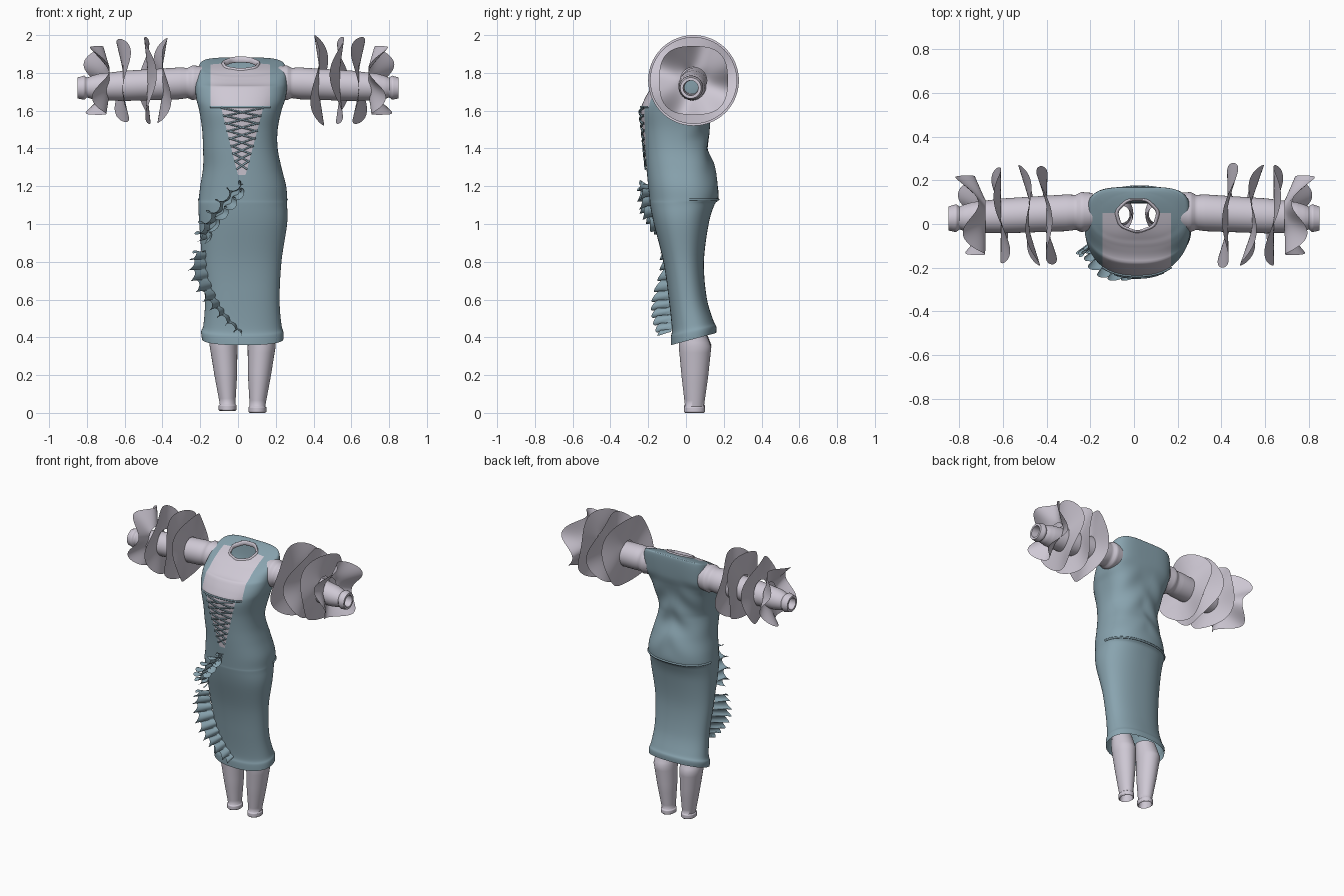
import bpy, bmesh, math
from mathutils import Vector

cube = bpy.data.objects.get("Cube")
if cube:
    bpy.data.objects.remove(cube)


def material(name, rgb):
    m = bpy.data.materials.new(name)
    m.use_nodes = True
    m.diffuse_color = (*rgb, 1)
    m.node_tree.nodes["Principled BSDF"].inputs["Base Color"].default_value = (*rgb, 1)
    return m


DRESS = material("dusty blue", (0.25, 0.37, 0.43))
LINEN = material("pale lilac", (0.62, 0.58, 0.66))


def finish(name, bm, mats, angle=60):
    mesh = bpy.data.meshes.new(name)
    bm.to_mesh(mesh)
    bm.free()
    for m in mats:
        mesh.materials.append(m)
    ob = bpy.data.objects.new(name, mesh)
    bpy.context.collection.objects.link(ob)
    bpy.ops.object.select_all(action="DESELECT")
    ob.select_set(True)
    bpy.context.view_layer.objects.active = ob
    bpy.ops.object.shade_smooth_by_angle(angle=math.radians(angle))


def sheet(nu, nv, point, closed=True):
    """Grid surface from point(u, v), with u and v in 0..1; u wraps if closed."""
    bm = bmesh.new()
    cols = nu if closed else nu + 1
    rows = [[bm.verts.new(point(i / nu, j / nv)) for i in range(cols)] for j in range(nv + 1)]
    for a, b in zip(rows, rows[1:]):
        for i in range(nu):
            k = (i + 1) % cols
            bm.faces.new((a[i], a[k], b[k], b[i]))
    bmesh.ops.recalc_face_normals(bm, faces=bm.faces)
    return bm


def along(table, t):
    """Smooth interpolation through evenly weighted rows."""
    s = min(max(t, 0), 1) * (len(table) - 1)
    i = min(int(s), len(table) - 2)
    f = s - i
    p0, p1, p2, p3 = (table[min(max(i + k, 0), len(table) - 1)] for k in (-1, 0, 1, 2))
    return [b + f / 2 * (c - a + f * (2 * a - 5 * b + 4 * c - d + f * (3 * (b - c) + d - a)))
            for a, b, c, d in zip(p0, p1, p2, p3)]


def straight(table, t):
    s = t * (len(table) - 1)
    i = min(int(s), len(table) - 2)
    return [a + (b - a) * (s - i) for a, b in zip(table[i], table[i + 1])]


# Body sections in hundredths: height, right, left, front, back
BODY = [(38, -19, 24, -8, 16), (42, -19.5, 24, -8, 16), (46, -18.3, 23, -7.5, 14.5), (60, -17.5, 22, -9, 11),
        (80, -19, 23, -12, 9.5), (100, -20.5, 26, -17, 12), (110, -21, 26, -19, 15),
        (113, -20.8, 26, -19.3, 17), (120, -20, 25.5, -20, 17), (130, -18.5, 23, -21, 15),
        (140, -18.5, 21, -22, 12), (150, -19, 21, -23, 12), (160, -20.5, 23, -24, 13),
        (166, -22, 25, -22, 14), (173, -22.5, 26, -18, 16), (182, -21, 25.5, -12, 17),
        (184, -18, 21, -7, 15.5), (185, -8, 11, -3.5, 11.5)]
POWER = 2.3


def body_point(u, v):
    z, x0, x1, y0, y1 = (c / 100 for c in along(BODY, v))
    a = u * math.tau
    c, s = math.cos(a), math.sin(a)
    # The back of the bodice is squarer towards the shoulders
    power = POWER + (1.5 * min(1, max(0, (z - 1.45) / 0.25)) if s > 0 and z < 1.843 else 0)
    x = (x0 + x1) / 2 + (x1 - x0) / 2 * math.copysign(abs(c) ** (2 / power), c)
    y = (y0 + y1) / 2 + (y1 - y0) / 2 * math.copysign(abs(s) ** (2 / power), s)
    # Diagonal cloth folds across the back of the bodice
    if s > 0 and 1.14 < z < 1.75:
        y += 0.006 * s * math.sin(30 * z + 28 * abs(x - 0.02)) * math.sin((z - 1.14) / 0.61 * math.pi)
    z += 0.27 * max(0, 1 - (z - 0.38) / 0.3) * y
    z += 0.4 * min(1, max(0, (z - 1.73) / 0.1)) * (y - 0.05)
    return x, y, z


def front(x, z, out=0.0):
    """Point on the front of the dress, raised along its outward direction."""
    t = next((i + (z * 100 - a[0]) / (b[0] - a[0]) for i, (a, b) in enumerate(zip(BODY, BODY[1:]))
              if a[0] <= z * 100 <= b[0]), 0) / (len(BODY) - 1)
    _, x0, x1, y0, y1 = (c / 100 for c in along(BODY, t))
    cx, cy, rx, ry = (x0 + x1) / 2, (y0 + y1) / 2, (x1 - x0) / 2, (y1 - y0) / 2
    d = max(-0.98, min(0.98, (x - cx) / rx))
    y = cy - ry * (1 - abs(d) ** POWER) ** (1 / POWER)
    n = Vector((d * abs(d) / rx, (y - cy) / ry ** 2, 0)).normalized()
    return Vector((cx + d * rx, y, z)) + n * out


# Dress with neckline and laced opening cut cleanly into the surface
TOP, TIP = 1.62, 1.26
CHEST = (-0.145, 0.17)
OPEN_TOP, OPEN_TIP = (-0.09, 0.135), (0.0, 0.04)
bm = sheet(96, 110, body_point)
cuts = [((x, 0, 0), (1, 0, 0), TOP - 0.03) for x in CHEST]
cuts += [((0, 0, TOP), (0, 0, 1), TOP - 0.1), ((0, 0, TIP), (0, 0, 1), TIP - 0.1),
         ((0, 0.05, 0), (0, 1, 0), TOP)]
cuts += [((b, 0, TIP), (TOP - TIP, 0, b - a), TIP - 0.03) for a, b in zip(OPEN_TOP, OPEN_TIP)]
for co, no, low in cuts:
    faces = [f for f in bm.faces if f.calc_center_median().z > low and f.calc_center_median().y < 0.1]
    geom = faces + list({e for f in faces for e in f.edges}) + list({v for f in faces for v in f.verts})
    bmesh.ops.bisect_plane(bm, geom=geom, plane_co=co, plane_no=no)


def opening(z):
    f = (z - TIP) / (TOP - TIP)
    return [b + (a - b) * f for a, b in zip(OPEN_TOP, OPEN_TIP)]


for f in bm.faces:
    c = f.calc_center_median()
    lo, hi = CHEST if c.z > TOP else opening(c.z)
    if c.z > TIP and c.y < (0.05 if c.z > TOP else -0.05) and lo < c.x < hi:
        f.material_index = 1
finish("dress", bm, [DRESS, LINEN])


# Collar: a soft upright band tilted forward
def collar_point(u, v):
    a, b = u * math.tau, v * math.tau
    r = 0.086 + 0.008 * math.cos(b) + 0.002 * math.sin(7 * a)
    y = 0.85 * r * math.sin(a)
    return 0.015 + 1.08 * r * math.cos(a), 0.04 + y, 1.84 + 0.42 * y + 0.016 * math.sin(b)


finish("collar", sheet(64, 12, collar_point), [LINEN])


# Cords
def cord(name, lines, radius):
    cu = bpy.data.curves.new(name, "CURVE")
    cu.dimensions = "3D"
    cu.bevel_depth = radius
    cu.bevel_resolution = 1
    for pts in lines:
        sp = cu.splines.new("POLY")
        sp.points.add(len(pts) - 1)
        for p, co in zip(sp.points, pts):
            p.co = (*co, 1)
    cu.materials.append(DRESS)
    bpy.context.collection.objects.link(bpy.data.objects.new(name, cu))


laces, count = [], 8
for i in range(count):
    z0 = TIP + 0.03 + (TOP - TIP - 0.04) * i / count
    z1 = z0 + (TOP - TIP) / count
    for k in (0, 1):
        xa, xb = opening(z0)[k], opening(z1)[1 - k]
        laces.append([front(xa + (xb - xa) * t / 6, z0 + (z1 - z0) * t / 6, 0.006) for t in range(7)])
cord("bodice_lacing", laces, 0.005)
cord("neckline_trim", [[front(CHEST[0] + (CHEST[1] - CHEST[0]) * t / 20, TOP, 0.002) for t in range(21)]], 0.006)
cord("back_waist_seam", [[body_point(0.02 + 0.46 * t / 30, 7 / 17) for t in range(31)]], 0.007)


# Gathered frills standing off the skirt
def frill(name, path, waves, depth, swing, spread):
    def point(u, v):
        x, z = along(path, u)
        xb, zb = along(path, min(1, u + 0.02))
        xa, za = along(path, max(0, u - 0.02))
        run = Vector((xb - xa, 0, zb - za)).normalized()
        side = Vector((run.z, 0, -run.x))
        a = u * waves * math.tau
        fade = 0.6 + 0.4 * math.sin(math.pi * u)
        lift = depth * fade * v * (0.85 + 0.15 * math.cos(a))
        return (front(x, z, lift) + side * fade * (spread * v + swing * (0.3 + 0.7 * v) * math.sin(a))
                + run * swing * 0.8 * v * math.cos(a))
    finish(name, sheet(waves * 20, 5, point, closed=False), [DRESS], 80)


frill("upper_frill", [(0.03, 1.21), (-0.04, 1.15), (-0.1, 1.06), (-0.15, 0.98), (-0.17, 0.92)],
      6, 0.08, 0.025, 0.025)
frill("upper_frill_inner", [(0.02, 1.19), (-0.04, 1.12), (-0.11, 1.03), (-0.16, 0.92)],
      5, 0.065, 0.025, -0.02)
frill("lower_frill", [(-0.17, 0.86), (-0.165, 0.75), (-0.12, 0.62), (-0.06, 0.52), (0.02, 0.43)],
      10, 0.12, 0.018, 0.03)

# Sleeves: distance from the middle, radius
SLEEVE = [(0.2, 0.085), (0.25, 0.092), (0.275, 0.08), (0.32, 0.084), (0.6, 0.08), (0.74, 0.07),
          (0.78, 0.06), (0.8, 0.052), (0.815, 0.064), (0.85, 0.055), (0.85, 0.04), (0.78, 0.036)]
# Sleeve ruffles: distance, radius, wave height, waves, outward flare
RUFFLES = {"right": [(0.4, 0.225, 0.025, 3, 0), (0.48, 0.23, 0.025, 3, 0), (0.61, 0.22, 0.025, 3, 0),
                     (0.68, 0.2, 0.045, 4, 0.07)],
           "left": [(0.43, 0.24, 0.025, 3, 0), (0.54, 0.23, 0.03, 3, 0), (0.64, 0.23, 0.025, 3, 0),
                    (0.69, 0.2, 0.045, 4, 0.07)]}
for side, sign in (("right", -1), ("left", 1)):
    def sleeve_point(u, v):
        d, r = straight(SLEEVE, v)
        a = u * math.tau
        drop = (d - 0.2) / 0.65
        return (sign * d + 0.01 * (1 - drop), 0.057 - 0.032 * drop + r * math.cos(a),
                1.75 - 0.03 * drop + r * math.sin(a))
    finish(side + "_sleeve", sheet(40, 44, sleeve_point), [LINEN])

    for n, (d, radius, amp, waves, flare) in enumerate(RUFFLES[side]):
        def ruffle_point(u, v):
            a = u * math.tau
            r = 0.07 + (radius - 0.07) * v * (1 - flare * (1 + math.cos(waves * a)))
            x = d + flare * v + amp * v * math.sin(waves * a + 2 * n) + 0.025 * v * math.cos(a)
            return sign * x, 0.04 + r * math.cos(a), 1.76 + r * math.sin(a)
        finish(f"{side}_sleeve_ruffle_{n + 1}", sheet(96, 10, ruffle_point), [LINEN], 80)

# Legs: height, outward shift, centre y, radius across, radius deep
LEG = [(0.06, 0, 0.045, 0.035, 0.04), (0.01, 0, 0.045, 0.04, 0.05), (0.015, 0, 0.045, 0.047, 0.056),
       (0.04, 0, 0.045, 0.047, 0.056), (0.045, 0, 0.045, 0.041, 0.05), (0.2, 0.01, 0.047, 0.06, 0.07),
       (0.36, 0.022, 0.048, 0.074, 0.086), (0.47, 0.02, 0.025, 0.066, 0.065)]
for side, sign, x0 in (("right", -1, -0.055), ("left", 1, 0.103)):
    def leg_point(u, v):
        z, shift, cy, rx, ry = straight(LEG, v)
        a = u * math.tau
        return x0 + sign * shift + rx * math.cos(a), cy + ry * math.sin(a), z - 0.01 * (sign > 0)
    finish(side + "_leg", sheet(32, 35, leg_point), [LINEN])
